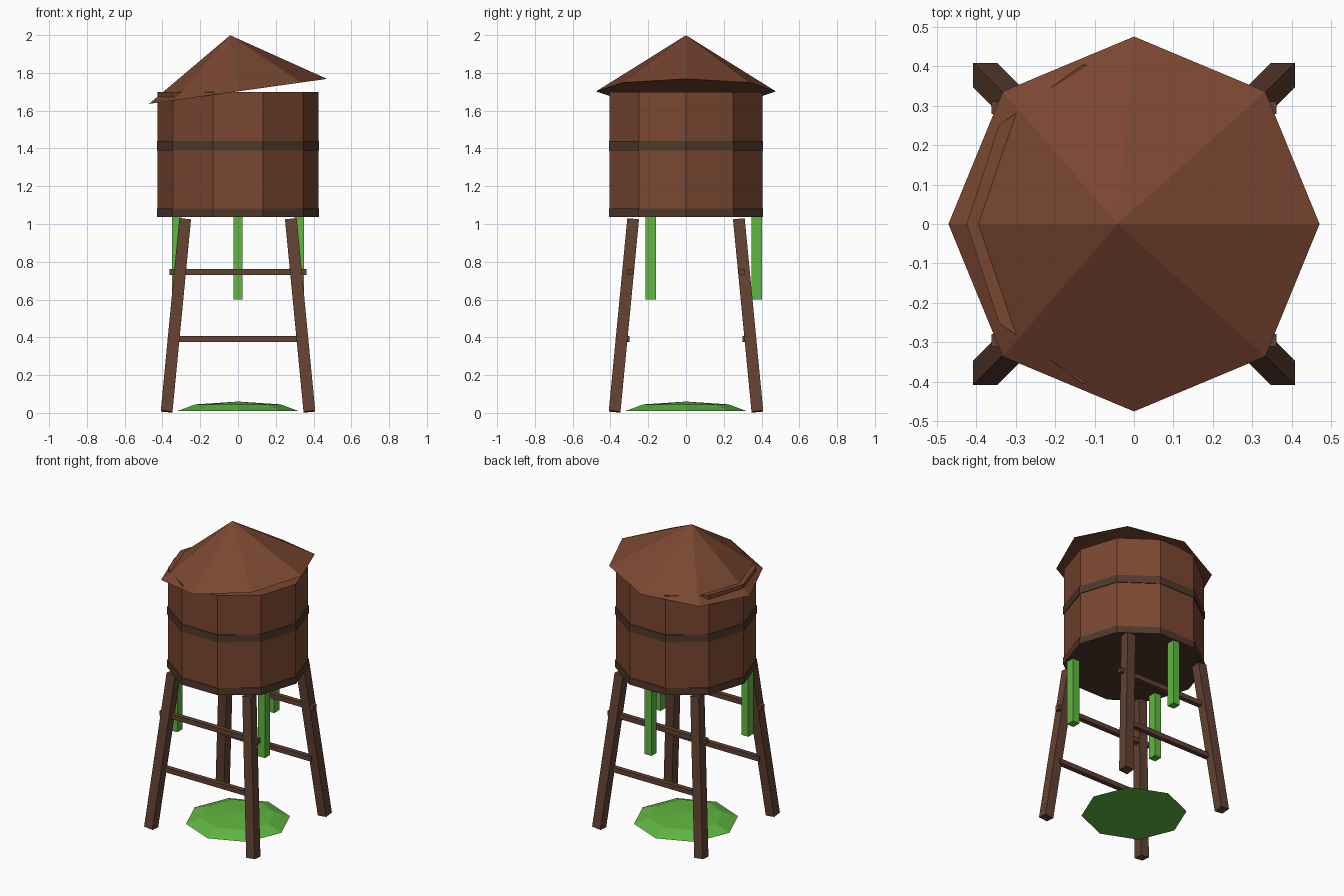
import bpy
import math
from mathutils import Matrix, Vector

default_cube = bpy.data.objects.get("Cube")
if default_cube:
    bpy.data.objects.remove(default_cube, do_unlink=True)


def linear(c):
    c /= 255
    return c / 12.92 if c <= 0.04045 else ((c + 0.055) / 1.055) ** 2.4


def material(name, r, g, b):
    mat = bpy.data.materials.new(name)
    color = (linear(r), linear(g), linear(b), 1)
    mat.use_nodes = True
    mat.diffuse_color = color
    mat.node_tree.nodes["Principled BSDF"].inputs["Base Color"].default_value = color
    return mat


WOOD = material("red brown wood", 122, 71, 49)
POST = material("dark brown wood", 98, 66, 50)
BAND = material("dark band", 80, 57, 44)
SLIME = material("green slime", 97, 182, 66)


def finish(name, mat):
    obj = bpy.context.object
    obj.name = name
    obj.data.materials.append(mat)
    return obj


def drum(name, mat, radius, bottom, top, sides=10):
    # Prism with a corner pointing along +x
    bpy.ops.mesh.primitive_cylinder_add(
        vertices=sides, radius=radius, depth=top - bottom,
        location=(0, 0, (bottom + top) / 2), rotation=(0, 0, math.pi / 2))
    return finish(name, mat)


def box(name, mat, size, center):
    bpy.ops.mesh.primitive_cube_add(size=1, location=center)
    obj = finish(name, mat)
    obj.scale = size
    return obj


def beam(name, mat, start, end, width):
    # Square beam running between two points
    start, end = Vector(start), Vector(end)
    axis = end - start
    obj = box(name, mat, (1, 1, 1), (0, 0, 0))
    turn = Vector((0, 0, 1)).rotation_difference(axis).to_matrix().to_4x4()
    obj.matrix_world = (Matrix.Translation((start + end) / 2) @ turn
                        @ Matrix.Diagonal((width, width, axis.length, 1)))
    return obj


# Tank and its two bands
drum("tank", WOOD, 0.425, 1.045, 1.70)
drum("bottom_band", BAND, 0.43, 1.037, 1.083)
drum("middle_band", BAND, 0.43, 1.39, 1.44)

# Crooked roof, tipped down towards -x
tilt = math.radians(-8)
bpy.ops.mesh.primitive_cone_add(vertices=8, radius1=0.476, radius2=0, depth=0.30)
roof = finish("roof", WOOD)
roof.matrix_world = (Matrix.Translation((0, 0, 1.702)) @ Matrix.Rotation(tilt, 4, 'Y')
                     @ Matrix.Translation((0, 0, 0.15)))

# Splayed legs
for sx, side in ((-1, "right"), (1, "left")):
    for sy, end in ((-1, "front"), (1, "back")):
        beam(f"{end}_{side}_leg", POST, (sx * 0.378, sy * 0.378, 0.007),
             (sx * 0.28, sy * 0.28, 1.025), 0.062)

# Rungs across the front and back
for sy, end in ((-1, "front"), (1, "back")):
    box(f"{end}_upper_rung", POST, (0.724, 0.032, 0.032), (0, sy * 0.295, 0.747))
    box(f"{end}_lower_rung", POST, (0.66, 0.032, 0.032), (0, sy * 0.315, 0.39))

# Drips hanging from the tank rim
for i in range(3):
    angle = math.radians(90 + 120 * i)
    box(f"drip_{i + 1}", SLIME, (0.05, 0.055, 0.442),
        (0.374 * math.cos(angle), 0.374 * math.sin(angle), 0.82))

# Puddle: low octagonal dome with a flat underside
sides = 8
rings = [(0.32, 0.01), (0.226, 0.045)]
verts = [(r * math.cos(math.tau * i / sides), r * math.sin(math.tau * i / sides), z)
         for r, z in rings for i in range(sides)] + [(0, 0, 0.06)]
faces = [tuple(reversed(range(sides)))]
for i in range(sides):
    j = (i + 1) % sides
    faces.append((i, j, sides + j, sides + i))
    faces.append((sides + i, sides + j, 2 * sides))
mesh = bpy.data.meshes.new("puddle")
mesh.from_pydata(verts, [], faces)
mesh.materials.append(SLIME)
bpy.context.collection.objects.link(bpy.data.objects.new("puddle", mesh))
